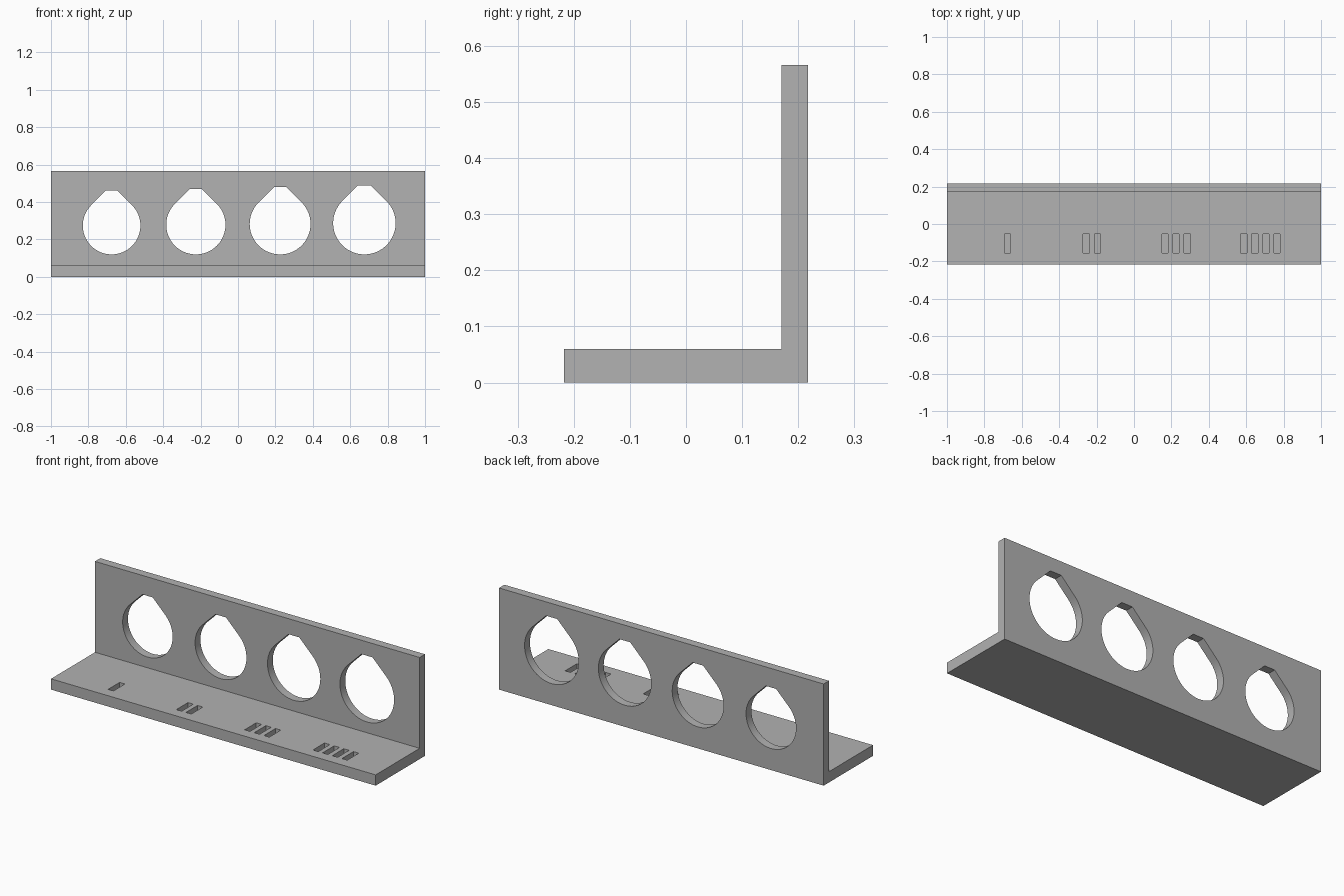
import bpy, bmesh, math
from mathutils import Vector

cube = bpy.data.objects.get("Cube")
if cube:
    bpy.data.objects.remove(cube, do_unlink=True)

grey = bpy.data.materials.new("plain grey")
grey.use_nodes = True
colour = (0.445, 0.445, 0.445, 1)
grey.diffuse_color = colour
grey.node_tree.nodes["Principled BSDF"].inputs["Base Color"].default_value = colour

DEPTH, WALL, BASE, HEIGHT = 0.217, 0.047, 0.06, 0.566
SPACING = 0.4505


def prism(bm, points, offset):
    """Extrude a closed outline along offset."""
    face = bm.faces.new([bm.verts.new(p) for p in points])
    new = bmesh.ops.extrude_face_region(bm, geom=[face], use_keep_orig=True)["geom"]
    verts = [v for v in new if isinstance(v, bmesh.types.BMVert)]
    bmesh.ops.translate(bm, verts=verts, vec=Vector(offset))


def make_object(name, bm):
    bmesh.ops.recalc_face_normals(bm, faces=bm.faces[:])
    mesh = bpy.data.meshes.new(name)
    bm.to_mesh(mesh)
    bm.free()
    mesh.materials.append(grey)
    obj = bpy.data.objects.new(name, mesh)
    bpy.context.collection.objects.link(obj)
    return obj


# L-shaped bracket: base plate and upright back wall
bm = bmesh.new()
inner = DEPTH - WALL
profile = [(-DEPTH, 0), (DEPTH, 0), (DEPTH, HEIGHT), (inner, HEIGHT),
           (inner, BASE), (-DEPTH, BASE)]
prism(bm, [(-1, y, z) for y, z in profile], (2, 0, 0))
bracket = make_object("angle_bracket", bm)

# Cutters: teardrop holes growing in size, and counting slots in the base
holes, slots = bmesh.new(), bmesh.new()
for i in range(4):
    cx = (i - 1.5) * SPACING
    r = 0.154 + 0.0043 * i
    cz = 0.12 + r
    top = 1.21 * r
    tip = math.sqrt(2) * r - top
    steps = 72
    outline = [(tip, top), (-tip, top)]
    for k in range(steps + 1):
        a = math.radians(135 + 270 * k / steps)
        outline.append((r * math.cos(a), r * math.sin(a)))
    prism(holes, [(cx + x, inner - 0.05, cz + z) for x, z in outline],
          (0, WALL + 0.1, 0))
    for j in range(i + 1):
        sx = cx + (j - i / 2) * 0.0595
        w = 0.0165
        rect = [(-w, -0.155), (w, -0.155), (w, -0.053), (-w, -0.053)]
        prism(slots, [(sx + x, y, BASE - 0.03) for x, y in rect], (0, 0, 0.08))

# Cut the holes and slots
bpy.context.view_layer.objects.active = bracket
bracket.select_set(True)
for name, bm in (("hole_cutter", holes), ("slot_cutter", slots)):
    cutter = make_object(name, bm)
    cutter.hide_render = True
    mod = bracket.modifiers.new(name, "BOOLEAN")
    mod.operation = "DIFFERENCE"
    mod.solver = "EXACT"
    mod.object = cutter
    bpy.ops.object.modifier_apply(modifier=mod.name)
    bpy.data.objects.remove(cutter, do_unlink=True)

bpy.ops.object.select_all(action="DESELECT")
bracket.select_set(True)
bpy.ops.object.shade_smooth_by_angle(angle=math.radians(30))
